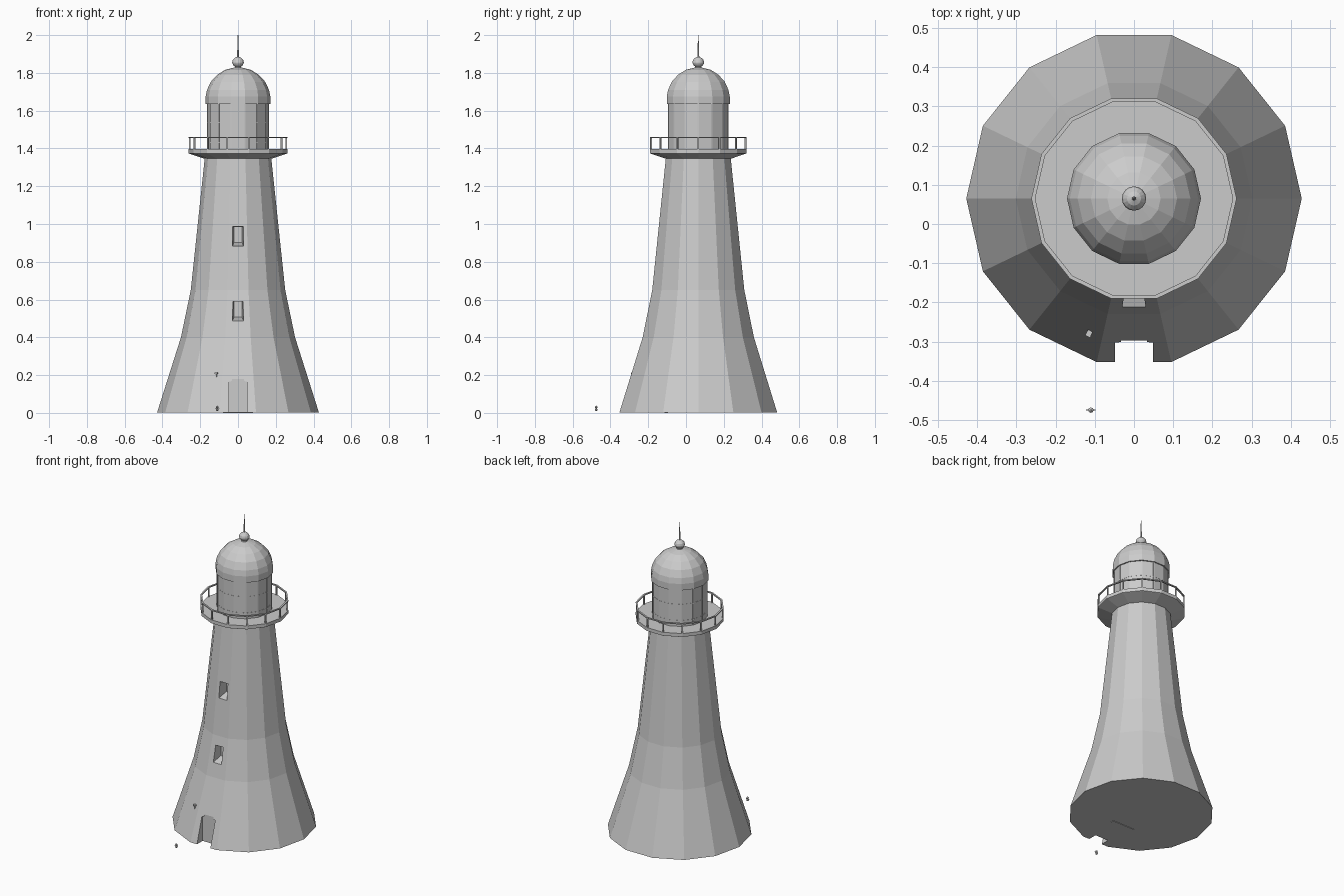
import bpy
import bmesh
from math import cos, sin, pi
from mathutils import Vector, Matrix

cube = bpy.data.objects.get("Cube")
if cube:
    bpy.data.objects.remove(cube, do_unlink=True)

SIDES = 14
CY = 0.065      # tower axis in y

stone = bpy.data.materials.new("pale grey stone")
stone.use_nodes = True
grey = (0.6, 0.6, 0.6, 1)
stone.diffuse_color = grey
stone.node_tree.nodes["Principled BSDF"].inputs["Base Color"].default_value = grey


def finish(name, bm):
    bmesh.ops.recalc_face_normals(bm, faces=bm.faces)
    mesh = bpy.data.meshes.new(name)
    bm.to_mesh(mesh)
    bm.free()
    mesh.materials.append(stone)
    obj = bpy.data.objects.new(name, mesh)
    bpy.context.scene.collection.objects.link(obj)
    return obj


def lathe(name, profile, sides=SIDES, x=0, y=CY, closed=False):
    """Turn (radius, z) points around a vertical axis."""
    bm = bmesh.new()
    rings = []
    for r, z in profile:
        rings.append([bm.verts.new((x + r * cos(2 * pi * i / sides),
                                    y + r * sin(2 * pi * i / sides), z)) for i in range(sides)])
    pairs = list(zip(rings, rings[1:]))
    if closed:
        pairs.append((rings[-1], rings[0]))
    for a, b in pairs:
        for i in range(sides):
            j = (i + 1) % sides
            bm.faces.new((a[i], a[j], b[j], b[i]))
    if not closed:
        bm.faces.new(rings[0][::-1])
        bm.faces.new(rings[-1])
    return finish(name, bm)


def add_box(bm, centre, size, turn=0):
    m = Matrix.Translation(centre) @ Matrix.Rotation(turn, 4, 'Z') @ Matrix.Diagonal((*size, 1))
    return bmesh.ops.create_cube(bm, size=1, matrix=m)["verts"]


def cut(target, cutter):
    """Apply a boolean cut and discard the cutter."""
    cutter.hide_render = True
    mod = target.modifiers.new("opening", 'BOOLEAN')
    mod.operation = 'DIFFERENCE'
    mod.solver = 'EXACT'
    mod.object = cutter
    bpy.context.view_layer.objects.active = target
    bpy.ops.object.modifier_apply(modifier=mod.name)
    bpy.data.objects.remove(cutter, do_unlink=True)


# Flared tower
tower = lathe("tower", [(0.428, 0.003), (0.302, 0.4), (0.25, 0.65), (0.175, 1.36)])

# Door recess with rounded top corners
bm = bmesh.new()
add_box(bm, (0, -0.395, 0.04), (0.096, 0.2, 0.28))
top_edges = [e for e in bm.edges if all(v.co.z > 0.1 for v in e.verts)
             and abs(e.verts[0].co.x - e.verts[1].co.x) < 0.01]
bmesh.ops.bevel(bm, geom=top_edges, offset=0.015, segments=3, affect='EDGES')
cut(tower, finish("door_cutter", bm))

# Splayed window recesses
for z, wall in ((0.485, -0.21), (0.88, -0.155)):
    bm = bmesh.new()
    outer = wall - 0.03
    back = wall + 0.065
    front_ring, back_ring = [], []
    for sx, top in ((-1, 0), (1, 0), (1, 1), (-1, 1)):
        front_ring.append(bm.verts.new((sx * 0.033, outer, z + 0.108 * top - 0.007 * (1 - top))))
        back_ring.append(bm.verts.new((sx * 0.021, back, z + (0.104 if top else 0.022))))
    bm.faces.new(front_ring)
    bm.faces.new(back_ring[::-1])
    for i in range(4):
        j = (i + 1) % 4
        bm.faces.new((front_ring[i], back_ring[i], back_ring[j], front_ring[j]))
    cut(tower, finish("window_cutter", bm))

# Thin floor bar showing under the base
bm = bmesh.new()
add_box(bm, (0, -0.105, 0.003), (0.16, 0.02, 0.006))
finish("floor_bar", bm)

# Gallery deck with raised kerb
lathe("gallery_deck", [(0.175, 1.345), (0.258, 1.372), (0.262, 1.374), (0.262, 1.396),
                       (0.15, 1.396)])

# Railing: handrail and a post at each corner
lathe("handrail", [(0.252, 1.454), (0.262, 1.454), (0.262, 1.461), (0.252, 1.461)], closed=True)
bm = bmesh.new()
for i in range(SIDES):
    a = 2 * pi * i / SIDES
    add_box(bm, (0.256 * cos(a), CY + 0.256 * sin(a), 1.426), (0.008, 0.008, 0.062), a)
finish("railing_posts", bm)

# Lantern room with glazing bars
lathe("lantern_room", [(0.163, 1.39), (0.163, 1.64)])
bm = bmesh.new()
for i in range(SIDES):
    a = 2 * pi * i / SIDES
    add_box(bm, (0.1615 * cos(a), CY + 0.1615 * sin(a), 1.515), (0.006, 0.006, 0.24), a)
finish("lantern_mullions", bm)
for name, z in (("lower_glazing_bar", 1.43), ("upper_glazing_bar", 1.535)):
    lathe(name, [(0.16, z), (0.164, z), (0.164, z + 0.005), (0.16, z + 0.005)], closed=True)

# Dome, finial and spire
lathe("dome", [(0.15, 1.634), (0.171, 1.634), (0.171, 1.675), (0.164, 1.71), (0.144, 1.753),
               (0.11, 1.79), (0.068, 1.816), (0.02, 1.828)])
lathe("finial", [(0.02, 1.82), (0.016, 1.834), (0.023, 1.838), (0.03, 1.85), (0.031, 1.856),
                 (0.028, 1.868), (0.018, 1.879), (0.006, 1.885)], sides=16)
lathe("spire", [(0.0055, 1.88), (0.004, 1.92), (0.0015, 2.0)], sides=8)

# Wall lamp beside the door
bm = bmesh.new()
turn = -pi / SIDES * 2
add_box(bm, (-0.115, -0.28, 0.211), (0.014, 0.016, 0.008), turn)
add_box(bm, (-0.115, -0.279, 0.198), (0.005, 0.005, 0.02), turn)
add_box(bm, (-0.112, -0.267, 0.211), (0.006, 0.03, 0.005), turn)
finish("wall_lamp", bm)

# Small loose lamp part in front of the tower
LX, LY = -0.11, -0.475
lathe("loose_lamp_body", [(0.003, 0.01), (0.007, 0.014), (0.007, 0.019), (0.003, 0.024),
                          (0.007, 0.028), (0.007, 0.033), (0.002, 0.038)], sides=8, x=LX, y=LY)
bm = bmesh.new()
add_box(bm, Vector((LX, LY, 0.024)), (0.024, 0.003, 0.003))
finish("loose_lamp_bar", bm)
